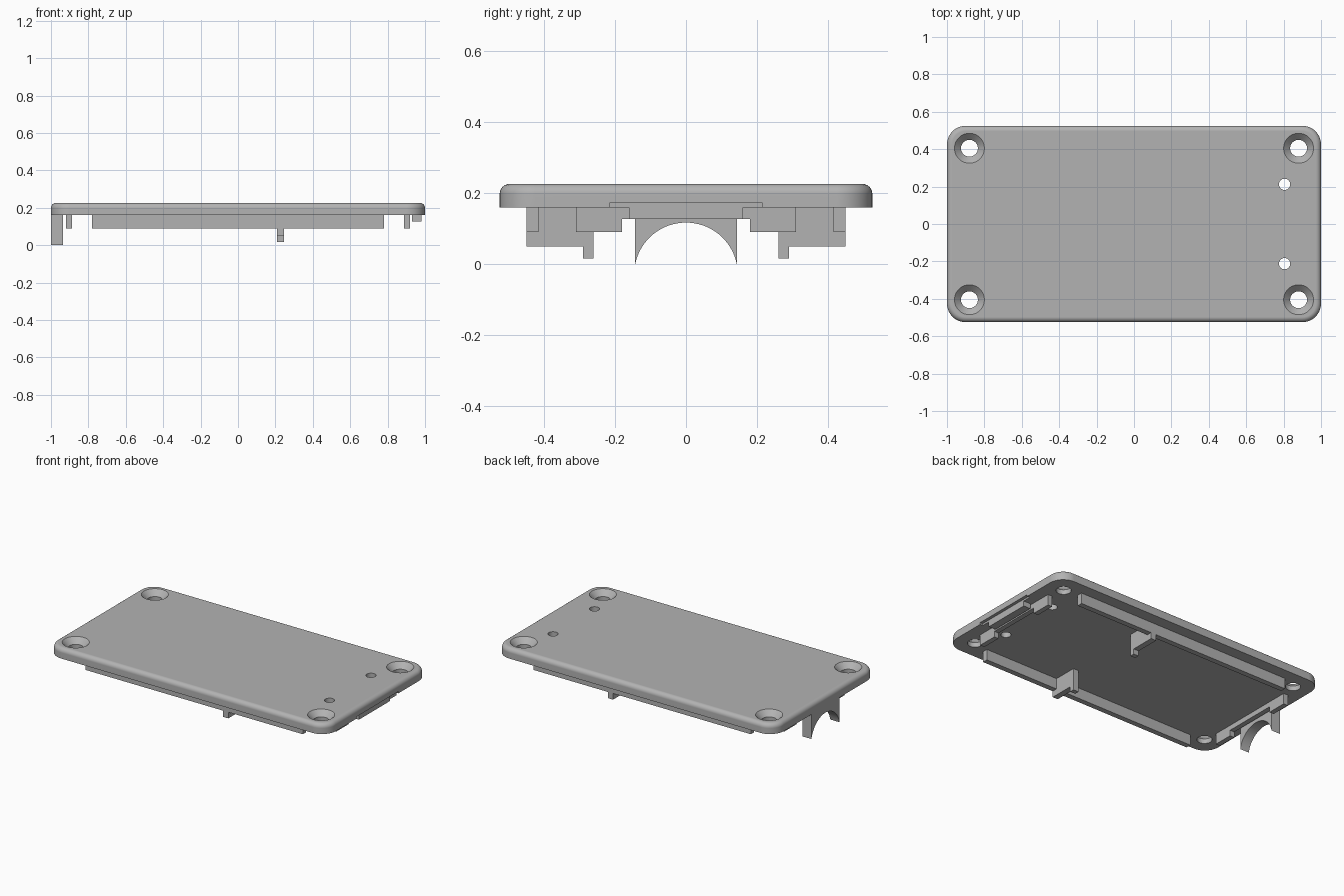
import bpy, bmesh
from math import sin, cos, pi, radians, asin

cube = bpy.data.objects.get("Cube")
if cube:
    bpy.data.objects.remove(cube, do_unlink=True)

grey = bpy.data.materials.new("plain grey")
grey.use_nodes = True
GREY = (0.45, 0.45, 0.45, 1)
grey.diffuse_color = GREY
grey.node_tree.nodes["Principled BSDF"].inputs["Base Color"].default_value = GREY

BOTTOM, TOP = 0.16, 0.226     # underside and top of the lid
ROOT = BOTTOM + 0.004         # parts below sink slightly into the lid


def finish(name, bm):
    bmesh.ops.recalc_face_normals(bm, faces=bm.faces)
    mesh = bpy.data.meshes.new(name)
    bm.to_mesh(mesh)
    bm.free()
    mesh.materials.append(grey)
    obj = bpy.data.objects.new(name, mesh)
    bpy.context.collection.objects.link(obj)
    return obj


def prism(bm, points, offset):
    """Extrude a closed outline of 3D points."""
    face = bm.faces.new([bm.verts.new(p) for p in points])
    out = bmesh.ops.extrude_face_region(bm, geom=[face])["geom"]
    verts = [v for v in out if isinstance(v, bmesh.types.BMVert)]
    bmesh.ops.translate(bm, verts=verts, vec=offset)


def profile_x(name, outline, x0, x1):
    """A y-z outline extruded along x."""
    bm = bmesh.new()
    prism(bm, [(x0, y, z) for y, z in outline], (x1 - x0, 0, 0))
    return finish(name, bm)


def box(name, x0, x1, y0, y1, z0, z1):
    return profile_x(name, [(y0, z0), (y1, z0), (y1, z1), (y0, z1)], x0, x1)


def cone(name, x, y, z0, z1, r0, r1):
    bm = bmesh.new()
    bmesh.ops.create_cone(bm, cap_ends=True, segments=48,
                          radius1=r0, radius2=r1, depth=z1 - z0)
    bmesh.ops.translate(bm, verts=bm.verts, vec=(x, y, (z0 + z1) / 2))
    return finish(name, bm)


def activate(obj):
    bpy.ops.object.select_all(action='DESELECT')
    obj.select_set(True)
    bpy.context.view_layer.objects.active = obj


def cut(obj, cutter):
    cutter.hide_render = True
    activate(obj)
    mod = obj.modifiers.new("cut", 'BOOLEAN')
    mod.operation, mod.object, mod.solver = 'DIFFERENCE', cutter, 'EXACT'
    bpy.ops.object.modifier_apply(modifier=mod.name)
    bpy.data.objects.remove(cutter, do_unlink=True)


def smooth(obj):
    activate(obj)
    bpy.ops.object.shade_smooth_by_angle(angle=radians(30))
    mod = obj.modifiers.new("weighted normals", 'WEIGHTED_NORMAL')
    mod.keep_sharp = True


# Lid plate with rounded corners and a rounded top rim
R, STEPS = 0.1, 10
outline = []
for i, (sx, sy) in enumerate([(1, 1), (-1, 1), (-1, -1), (1, -1)]):
    for k in range(STEPS + 1):
        a = (i + k / STEPS) * pi / 2
        outline.append((sx * (1 - R) + R * cos(a), sy * (0.525 - R) + R * sin(a), BOTTOM))
bm = bmesh.new()
prism(bm, outline, (0, 0, TOP - BOTTOM))
rim = [e for e in bm.edges if all(v.co.z > TOP - 0.001 for v in e.verts)]
bmesh.ops.bevel(bm, geom=rim, offset=0.028, segments=6, profile=0.5, affect='EDGES')
lid = finish("lid_plate", bm)

# Countersunk screw holes
for sx in (-1, 1):
    for sy in (-1, 1):
        x, y = sx * 0.88, sy * 0.405
        cut(lid, cone("hole_cutter", x, y, 0.1, 0.3, 0.045, 0.045))
        cut(lid, cone("sink_cutter", x, y, TOP - 0.04, TOP + 0.02, 0.04, 0.1))

# Small indicator holes and the shallow notch in the end edge
for sy in (-1, 1):
    cut(lid, cone("pin_cutter", 0.805, sy * 0.212, 0.1, 0.3, 0.03, 0.03))
cut(lid, box("notch_cutter", 0.98, 1.1, -0.215, 0.215, 0.1, 0.172))
smooth(lid)

# Side rails and hooked clips
for side, s in (("front", -1), ("back", 1)):
    box(side + "_rail", -0.78, 0.78, s * 0.415, s * 0.45, 0.09, ROOT)
    clip = [(0.45, ROOT), (0.45, 0.05), (0.29, 0.05), (0.29, 0.016), (0.26, 0.016), (0.26, ROOT)]
    profile_x(side + "_clip", [(s * y, z) for y, z in clip], 0.208, 0.246)

# End walls with a lowered middle
half = [(0.31, ROOT), (0.31, 0.09), (0.18, 0.09), (0.18, 0.127)]
wall = half + [(-y, z) for y, z in reversed(half)]
for side, s in (("left", 1), ("right", -1)):
    profile_x(side + "_end_wall", wall, s * 0.888, s * 0.92)

# Bar behind the notch
box("port_bar", 0.93, 0.98, -0.16, 0.16, 0.127, ROOT)

# Arched cable saddle at the other end
radius, centre, half_width = 0.146, -0.029, 0.143
sweep = asin(half_width / radius)
arch = [(-half_width, ROOT)]
for k in range(33):
    a = sweep * (k / 16 - 1)
    arch.append((radius * sin(a), max(0, centre + radius * cos(a))))
arch.append((half_width, ROOT))
smooth(profile_x("cable_saddle", arch, -1.0, -0.935))
